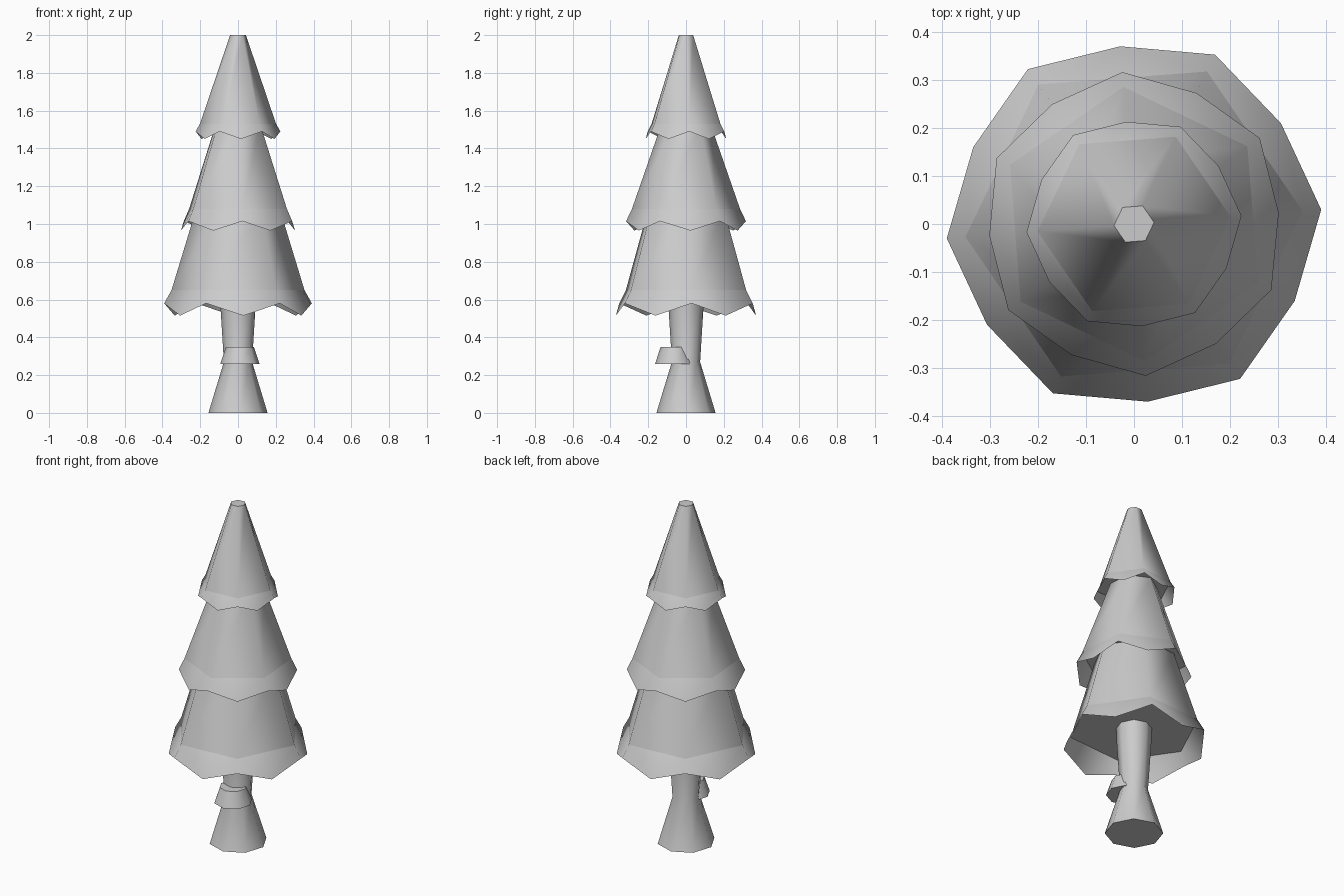
import bpy
from math import radians, cos, sin

cube = bpy.data.objects.get("Cube")
if cube:
    bpy.data.objects.remove(cube)

grey = bpy.data.materials.new("plain_grey")
grey.use_nodes = True
colour = (0.6, 0.6, 0.6, 1)
grey.diffuse_color = colour
grey.node_tree.nodes["Principled BSDF"].inputs["Base Color"].default_value = colour

TWIST = 4.4  # degrees the whole tree is turned about z


def add_object(name, verts, faces):
    mesh = bpy.data.meshes.new(name)
    mesh.from_pydata(verts, [], faces)
    mesh.materials.append(grey)
    mesh.shade_smooth()
    mesh.set_sharp_from_angle(angle=radians(65))
    obj = bpy.data.objects.new(name, mesh)
    bpy.context.collection.objects.link(obj)
    return obj


def ring(sides, radius, z, turn=0):
    angles = [radians(TWIST + turn + 360 * i / sides) for i in range(sides)]
    return [(radius * cos(a), radius * sin(a), z) for a in angles]


def lathe(name, sides, profile, turn=0):
    """Closed solid from (radius, z) pairs, bottom to top."""
    verts = [v for r, z in profile for v in ring(sides, r, z, turn)]
    faces = [list(reversed(range(sides))), list(range(len(verts) - sides, len(verts)))]
    for k in range(len(profile) - 1):
        a, b = k * sides, (k + 1) * sides
        for i in range(sides):
            j = (i + 1) % sides
            faces.append([a + i, a + j, b + j, b + i])
    return add_object(name, verts, faces)


def skirt(name, crease, corner, tip, turn):
    """Open flared hem: six creased corners above a twelve-point zigzag."""
    verts = ring(6, *crease, turn) + ring(6, *corner, turn) + ring(6, *tip, turn + 30)
    faces = []
    for i in range(6):
        j = (i + 1) % 6
        faces += [[i, 6 + i, 12 + i], [i, 12 + i, j], [j, 12 + i, 6 + j]]
    return add_object(name, verts, faces)


# Foliage tiers: body top, crease, hem corner, hem tip, turn
tiers = {
    "lower": ((0.222, 1.08), (0.353, 0.65), (0.392, 0.58), (0.372, 0.515), 0),
    "middle": ((0.13, 1.53), (0.287, 1.08), (0.318, 1.015), (0.303, 0.965), 30),
    "upper": ((0.042, 2.0), (0.202, 1.53), (0.225, 1.49), (0.214, 1.45), 0),
}
for label, (top, crease, corner, tip, turn) in tiers.items():
    lathe(label + "_foliage", 6, [crease, top], turn)
    skirt(label + "_foliage_hem", crease, corner, tip, turn)

# Trunk with flared foot
lathe("trunk", 8, [(0.157, 0), (0.075, 0.27), (0.093, 0.56), (0.096, 0.66)])

# Shelf fungus on the front of the trunk
fungus = lathe("shelf_fungus", 8, [(0.104, 0.26), (0.074, 0.35)])
fungus.location = (0.01, -0.06, 0)
